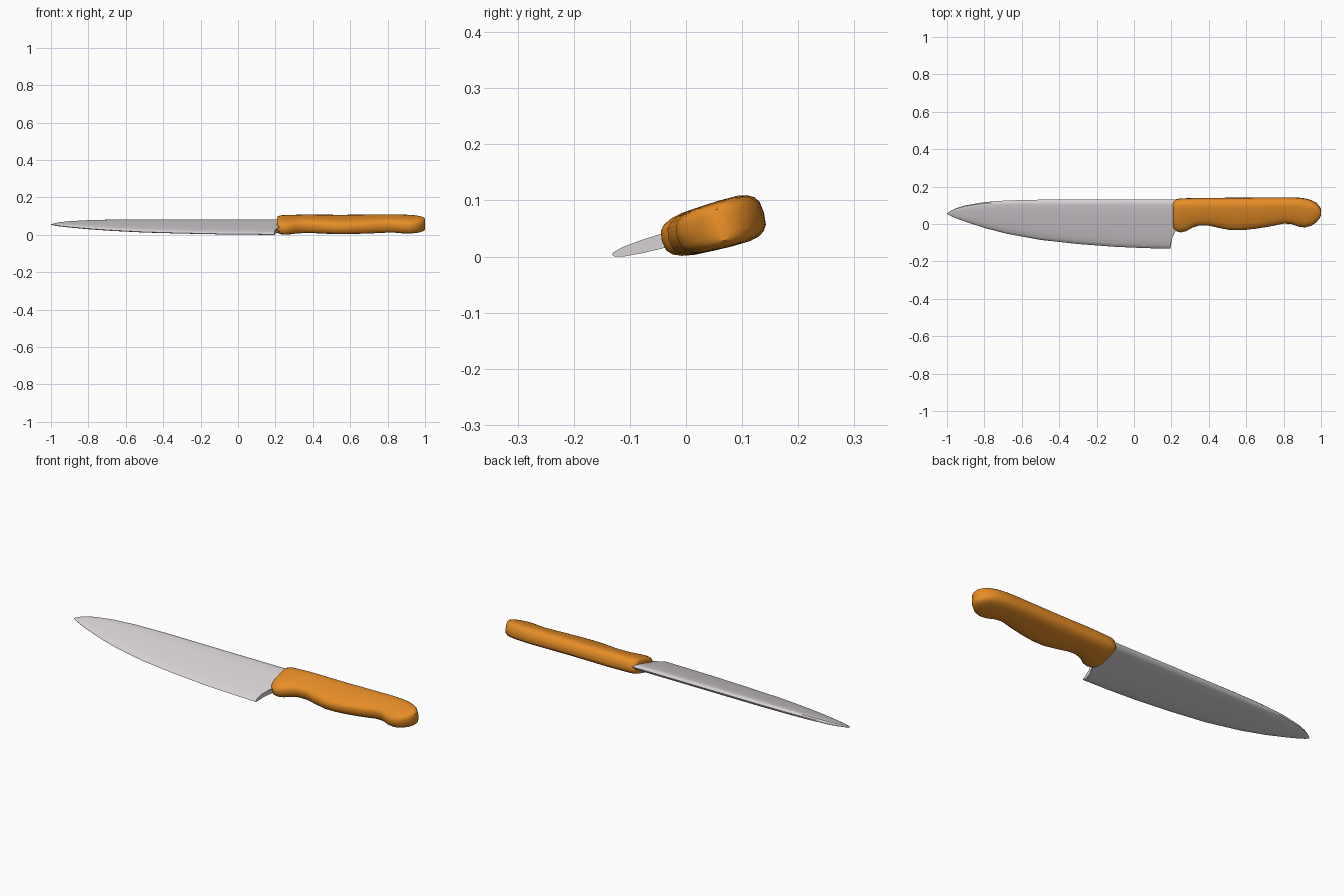
import bpy, bmesh, math

if "Cube" in bpy.data.objects:
    bpy.data.objects.remove(bpy.data.objects["Cube"])

TILT = math.radians(15.5)      # knife lies leaning on its cutting edge
CA, SA = math.cos(TILT), math.sin(TILT)
PIVOT_Y, PIVOT_Z = 0.04, 0.057


def place(x, y, w):
    """Top-view position (x, y) plus offset w along the tilted normal."""
    u = (y - PIVOT_Y) / CA
    return (x, PIVOT_Y + u * CA - w * SA, PIVOT_Z + u * SA + w * CA)


def loft(name, rings, color):
    """Skin a list of equal-length rings, capping both ends."""
    bm = bmesh.new()
    loops = [[bm.verts.new(p) for p in ring] for ring in rings]
    n = len(loops[0])
    for a, b in zip(loops, loops[1:]):
        for i in range(n):
            j = (i + 1) % n
            bm.faces.new((a[i], a[j], b[j], b[i]))
    bm.faces.new(loops[0])
    bm.faces.new(loops[-1])
    bmesh.ops.recalc_face_normals(bm, faces=bm.faces[:])
    mesh = bpy.data.meshes.new(name)
    bm.to_mesh(mesh)
    bm.free()
    obj = bpy.data.objects.new(name, mesh)
    bpy.context.collection.objects.link(obj)
    mat = bpy.data.materials.new(name + "_material")
    mat.diffuse_color = color
    mat.use_nodes = True
    mat.node_tree.nodes["Principled BSDF"].inputs["Base Color"].default_value = mat.diffuse_color
    mesh.materials.append(mat)
    bpy.ops.object.select_all(action='DESELECT')
    obj.select_set(True)
    bpy.context.view_layer.objects.active = obj
    bpy.ops.object.shade_smooth_by_angle(angle=math.radians(45))
    return obj


# Blade: stations of x, edge y, spine y, thickness factor
blade_stations = [
    (-1.0, 0.054, 0.056, 0.08), (-0.98, 0.043, 0.070, 0.35),
    (-0.95, 0.030, 0.085, 0.5), (-0.9, 0.012, 0.100, 0.65),
    (-0.8, -0.021, 0.117, 0.8), (-0.68, -0.052, 0.126, 0.9),
    (-0.5, -0.085, 0.130, 1.0), (-0.3, -0.107, 0.130, 1.0),
    (-0.1, -0.122, 0.130, 1.0), (0.06, -0.129, 0.130, 1.0),
    (0.15, -0.131, 0.130, 1.0), (0.195, -0.132, 0.130, 1.0),
]
# Blade section: fraction from edge to spine, half thickness
blade_half = [(0.015, 0.004), (0.08, 0.0085), (0.2, 0.0115), (0.4, 0.0135),
              (0.7, 0.0145), (0.9, 0.0135), (0.97, 0.010)]
blade_section = ([(0.0, 0.0)] + blade_half + [(1.0, 0.0)]
                 + [(v, -w) for v, w in reversed(blade_half)])
rings = []
for x, lo, hi, k in blade_stations:
    ring = []
    for v, w in blade_section:
        # Heel curves back to meet the handle
        back = 0.03 * min(1, max(0, (v - 0.1) / 0.3)) ** 1.5 if x > 0.19 else 0
        ring.append(place(x + back, lo + (hi - lo) * v, w * k))
    rings.append(ring)
blade = loft("blade", rings, (0.68, 0.64, 0.67, 1))

# Handle: stations of x, belly y, back y, thickness factor
handle_stations = [
    (0.208, -0.012, 0.110, 0.72), (0.213, -0.024, 0.124, 0.86),
    (0.228, -0.038, 0.131, 0.97), (0.25, -0.043, 0.134, 1.0),
    (0.28, -0.036, 0.135, 1.0), (0.31, -0.018, 0.136, 1.0),
    (0.35, -0.005, 0.136, 1.0), (0.40, -0.006, 0.137, 1.0),
    (0.46, -0.020, 0.137, 1.0), (0.52, -0.031, 0.138, 1.0),
    (0.58, -0.031, 0.138, 1.0), (0.66, -0.022, 0.139, 1.0),
    (0.74, -0.008, 0.139, 1.0), (0.80, 0.005, 0.139, 1.0),
    (0.84, 0.003, 0.139, 1.0), (0.88, -0.012, 0.138, 1.0),
    (0.915, -0.016, 0.134, 1.0), (0.95, -0.006, 0.124, 0.98),
    (0.975, 0.012, 0.110, 0.93), (0.992, 0.033, 0.092, 0.84),
    (1.0, 0.048, 0.076, 0.68),
]
N = 20
rings = []
for x, lo, hi, k in handle_stations:
    ring = []
    for i in range(N):
        a = 2 * math.pi * i / N
        c, s = math.cos(a), math.sin(a)
        c = math.copysign(abs(c) ** 0.65, c)
        s = math.copysign(abs(s) ** 0.65, s)
        y = (lo + hi) / 2 + (hi - lo) / 2 * c
        half = 0.042 + 0.03 * (y - 0.06)     # a little thicker at the back
        ring.append(place(x, y, half * k * s))
    rings.append(ring)
handle = loft("handle", rings, (0.80, 0.27, 0.02, 1))

# Rest the knife on the ground
low = min(v.co.z for o in (blade, handle) for v in o.data.vertices)
for o in (blade, handle):
    o.location.z = -low
